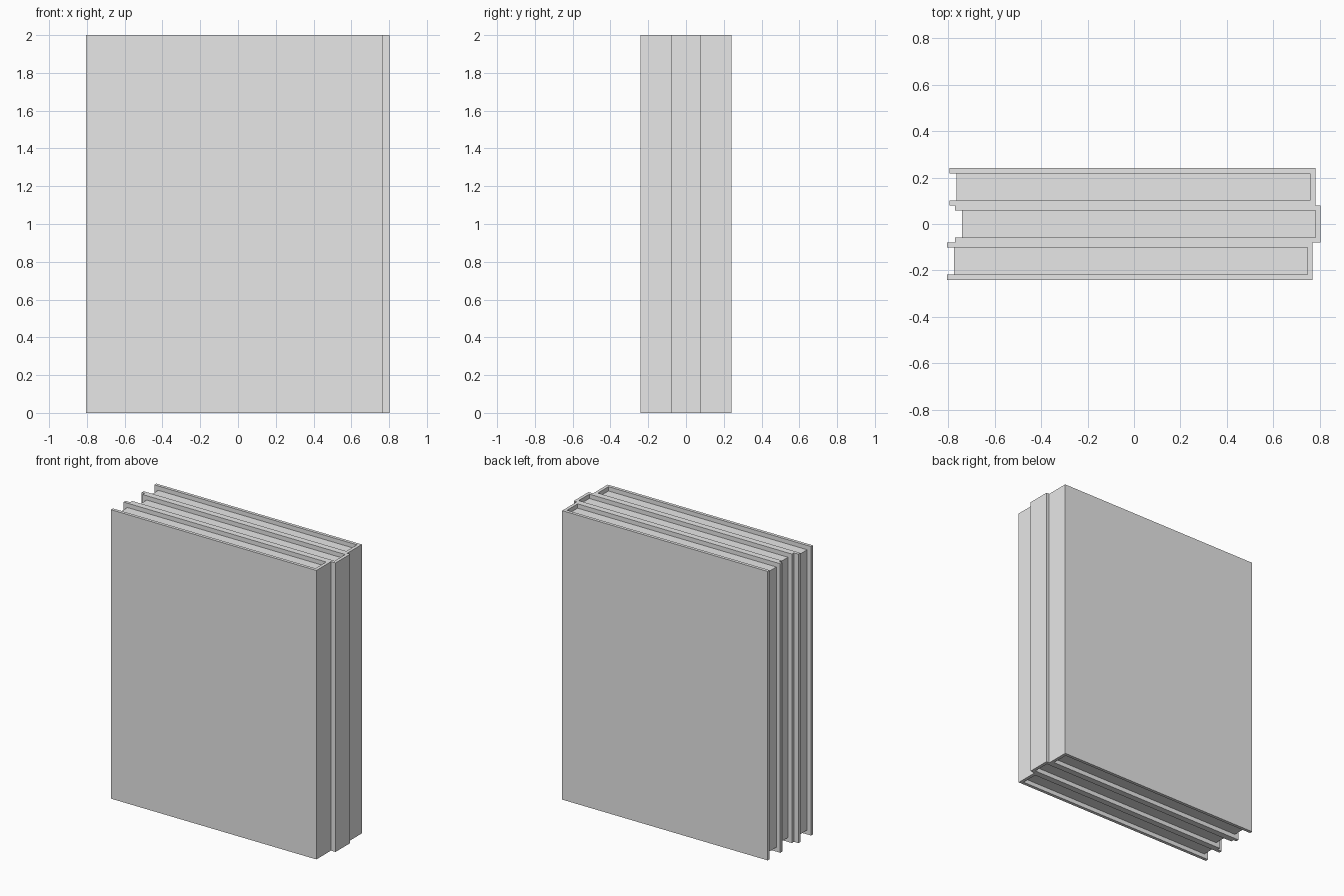
import bpy
import bmesh

cube = bpy.data.objects.get("Cube")
if cube:
    bpy.data.objects.remove(cube, do_unlink=True)

HEIGHT, WIDTH, THICK = 2.0, 1.573, 0.16
BOARD = 0.022    # cover board thickness
RECESS = 0.03    # page edges set back from the cover edges

grey = bpy.data.materials.new("light grey")
grey.use_nodes = True
grey.diffuse_color = (0.8, 0.8, 0.8, 1)
grey.node_tree.nodes["Principled BSDF"].inputs["Base Color"].default_value = (0.8, 0.8, 0.8, 1)


def extruded(name, outline, z0, z1):
    """Upright prism from an outline in x and y."""
    bm = bmesh.new()
    face = bm.faces.new([bm.verts.new((x, y, z0)) for x, y in outline])
    top = bmesh.ops.extrude_face_region(bm, geom=[face])["geom"]
    verts = [v for v in top if isinstance(v, bmesh.types.BMVert)]
    bmesh.ops.translate(bm, verts=verts, vec=(0, 0, z1 - z0))
    bmesh.ops.recalc_face_normals(bm, faces=bm.faces)
    mesh = bpy.data.meshes.new(name)
    bm.to_mesh(mesh)
    bm.free()
    mesh.materials.append(grey)
    obj = bpy.data.objects.new(name, mesh)
    bpy.context.collection.objects.link(obj)
    return obj


def book(name, spine_x, y):
    """U-shaped cover with its spine at +x, and a recessed page block."""
    left, inner = spine_x - WIDTH, spine_x - BOARD
    h = THICK / 2
    p = h - BOARD
    cover = [(left, -h), (spine_x, -h), (spine_x, h), (left, h),
             (left, p), (inner, p), (inner, -p), (left, -p)]
    pages = [(left + RECESS, -p), (inner, -p), (inner, p), (left + RECESS, p)]
    parts = (extruded(name + "_cover", cover, 0, HEIGHT),
             extruded(name + "_pages", pages, RECESS, HEIGHT - RECESS))
    for part in parts:
        part.location.y = y


# Three books side by side, slightly staggered
book("front_book", 0.768, -THICK)
book("middle_book", 0.803, 0)
book("back_book", 0.78, THICK)
